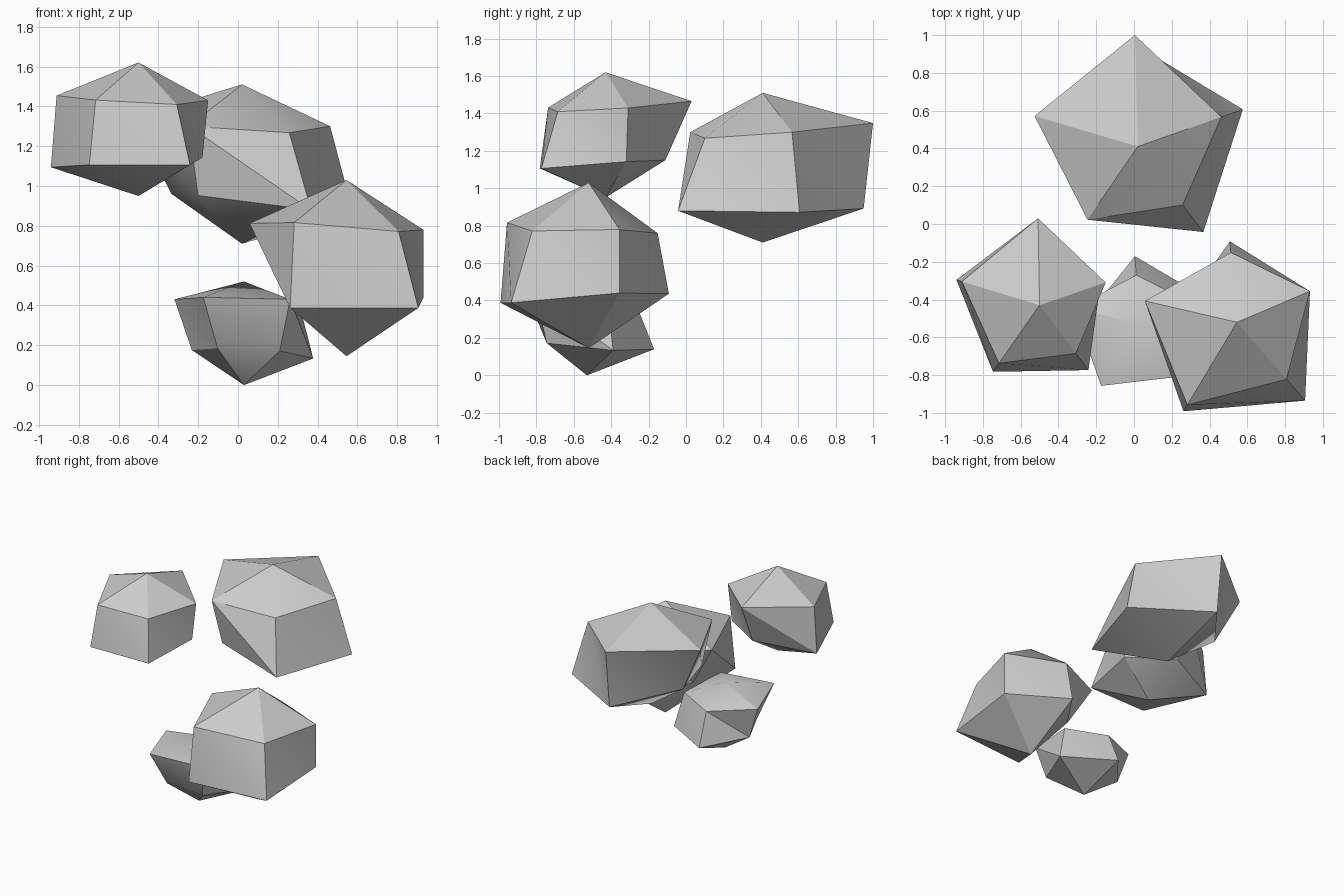
import bpy
import bmesh
from math import cos, sin, radians, tan
from mathutils import Vector

default_cube = bpy.data.objects.get("Cube")
if default_cube:
    bpy.data.objects.remove(default_cube, do_unlink=True)

SIDES = 5
SQUASH = 0.7
RING_SLOPE = SQUASH / tan(radians(60))  # height of a ring point per unit of its radius

stone = bpy.data.materials.new("stone_grey")
stone.use_nodes = True
grey = (0.6, 0.6, 0.6, 1.0)
stone.diffuse_color = grey
shader = next(n for n in stone.node_tree.nodes if n.type == "BSDF_PRINCIPLED")
shader.inputs["Base Color"].default_value = grey
shader.inputs["Roughness"].default_value = 0.9


def make_rock(name, centre, turn, top, upper, lower, bottom):
    """Squashed five-sided ball whose points slide in or out along their spokes.

    Radii run counter-clockwise from the spoke at angle turn."""
    bm = bmesh.new()

    def ring(radii, direction):
        points = []
        for i, radius in enumerate(radii):
            angle = radians(turn + i * 360 / SIDES)
            offset = Vector((cos(angle), sin(angle), direction * RING_SLOPE))
            points.append(bm.verts.new(offset * radius))
        return points

    high, low = ring(upper, 1), ring(lower, -1)
    peak = bm.verts.new((0, 0, top))
    base = bm.verts.new((0, 0, -bottom))

    # Cap, split side panel and underside of each segment
    for i in range(SIDES):
        j = (i + 1) % SIDES
        bm.faces.new((peak, high[i], high[j]))
        bm.faces.new((high[i], low[i], low[j]))
        bm.faces.new((high[i], low[j], high[j]))
        bm.faces.new((base, low[j], low[i]))
    bmesh.ops.recalc_face_normals(bm, faces=bm.faces)

    mesh = bpy.data.meshes.new(name)
    bm.to_mesh(mesh)
    bm.free()
    mesh.materials.append(stone)
    rock = bpy.data.objects.new(name, mesh)
    rock.location = centre
    bpy.context.collection.objects.link(rock)

    # Soften only the shallow creases
    bpy.ops.object.select_all(action="DESELECT")
    rock.select_set(True)
    bpy.context.view_layer.objects.active = rock
    bpy.ops.object.shade_smooth_by_angle(angle=radians(30))
    return rock


# Large rock at the back
make_rock("back_rock", centre=(0.02, 0.41, 1.11), turn=91.5,
          top=0.4, upper=(0.59, 0.57, 0.47, 0.39, 0.47),
          lower=(0.54, 0.37, 0.39, 0.57, 0.59), bottom=0.4)

# High rock on the model's right
make_rock("right_rock", centre=(-0.5, -0.43, 1.28), turn=91,
          top=0.34, upper=(0.46, 0.43, 0.375, 0.32, 0.37),
          lower=(0.32, 0.46, 0.43, 0.43, 0.34), bottom=0.33)

# Low rock on the model's left
make_rock("left_rock", centre=(0.545, -0.52, 0.61), turn=95,
          top=0.42, upper=(0.37, 0.5, 0.51, 0.4, 0.42),
          lower=(0.43, 0.3, 0.55, 0.55, 0.42), bottom=0.465)

# Small rock at the bottom
make_rock("small_rock", centre=(0.03, -0.53, 0.285), turn=94,
          top=0.235, upper=(0.26, 0.36, 0.385, 0.36, 0.3),
          lower=(0.36, 0.27, 0.25, 0.28, 0.375), bottom=0.285)
